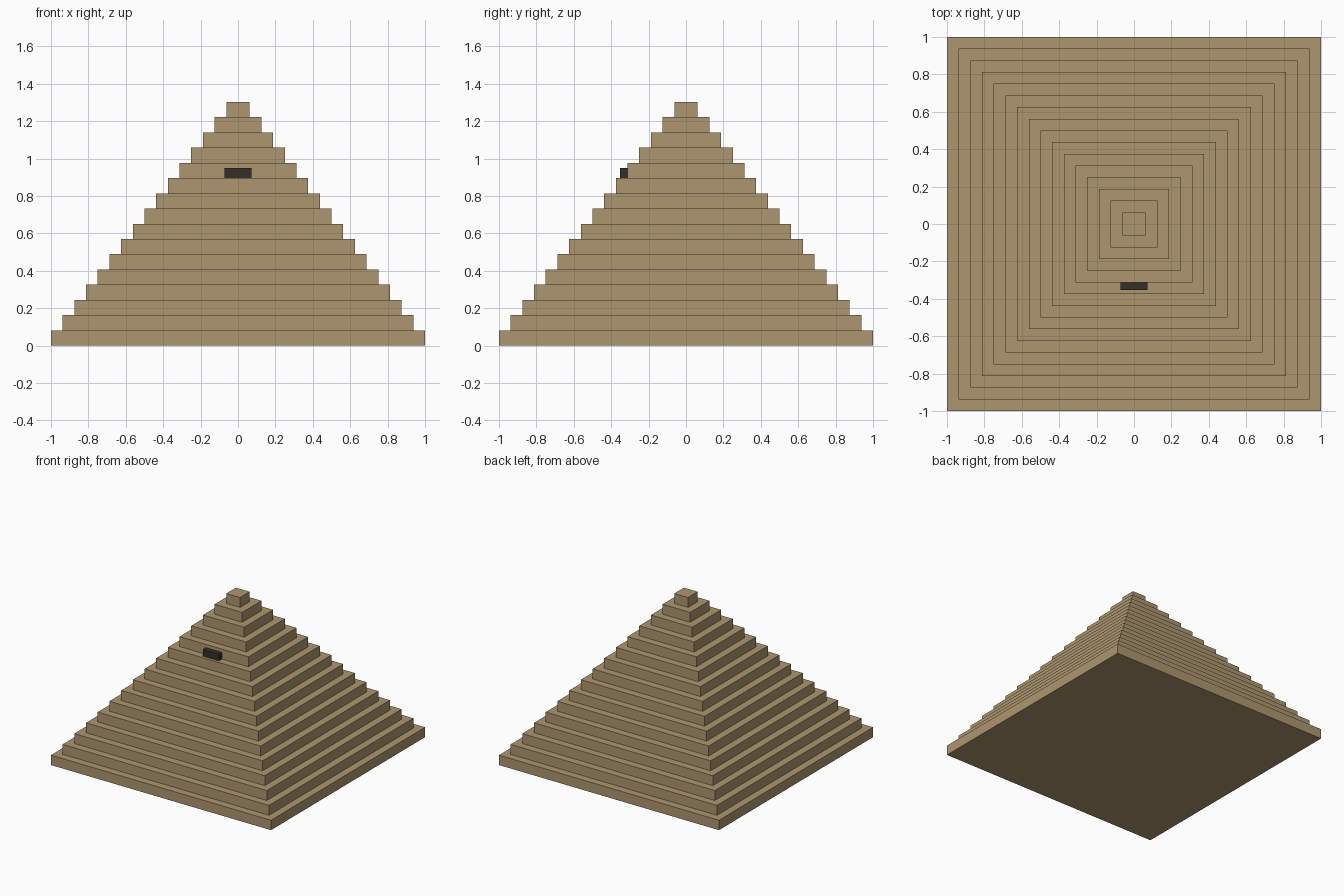
import bpy

STEPS = 16
RISE = 0.0814

default = bpy.data.objects.get("Cube")
if default:
    bpy.data.objects.remove(default, do_unlink=True)


def make_material(name, rgb):
    mat = bpy.data.materials.new(name)
    mat.use_nodes = True
    colour = (*rgb, 1.0)
    mat.diffuse_color = colour
    mat.node_tree.nodes["Principled BSDF"].inputs["Base Color"].default_value = colour
    return mat


def box(name, centre, size, mat):
    bpy.ops.mesh.primitive_cube_add(size=1, location=centre)
    obj = bpy.context.object
    obj.name = name
    obj.scale = size
    bpy.ops.object.transform_apply(location=False, rotation=False, scale=True)
    obj.data.materials.append(mat)
    return obj


sandstone = make_material("sandstone", (0.418, 0.305, 0.158))
dark_stone = make_material("dark stone", (0.035, 0.028, 0.022))

# Square steps, each narrower than the one below
for i in range(STEPS):
    width = 2 * (1 - i / STEPS)
    box(f"step_{i + 1}", (0, 0, (i + 0.5) * RISE), (width, width, RISE), sandstone)

# Dark entrance block resting on the front of the eleventh step
ledge = 11
wall_y = -(1 - ledge / STEPS)
depth, height = 0.04, 0.055
box("entrance", (0, wall_y - depth / 2, ledge * RISE + height / 2),
    (0.147, depth, height), dark_stone)
